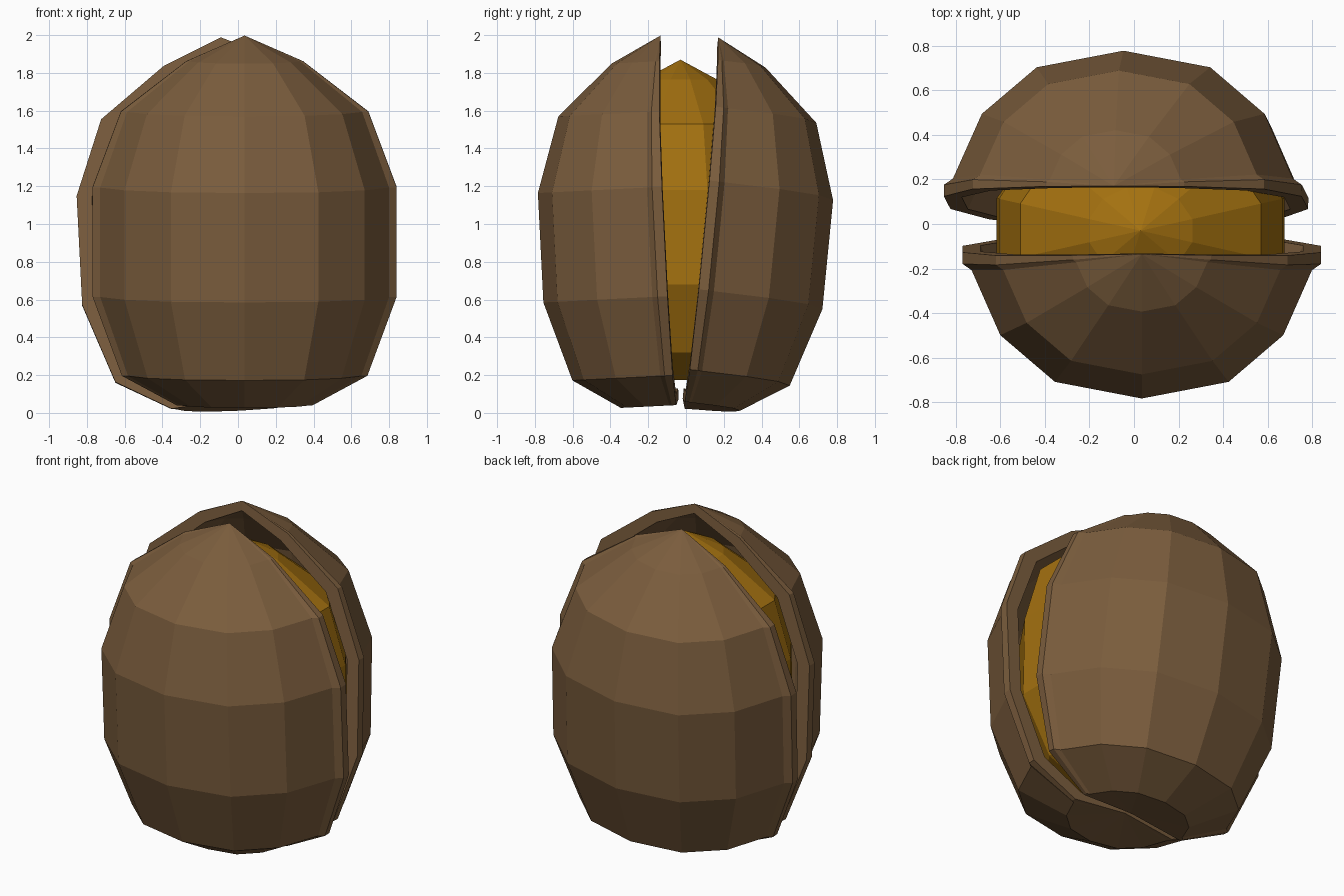
import bpy, bmesh, math
from mathutils import Matrix

cube = bpy.data.objects.get("Cube")
if cube:
    bpy.data.objects.remove(cube, do_unlink=True)


def make_material(name, rgb):
    mat = bpy.data.materials.new(name)
    mat.use_nodes = True
    mat.diffuse_color = (*rgb, 1)
    mat.node_tree.nodes["Principled BSDF"].inputs["Base Color"].default_value = (*rgb, 1)
    return mat


def loft(name, rows, mat, matrix=Matrix()):
    """Skin closed sections into one flat-shaded mesh; poles collapse to points."""
    bm = bmesh.new()
    rings = [[bm.verts.new(p) for p in row] for row in rows]
    count = len(rows[0])
    for a, b in zip(rings, rings[1:]):
        for i in range(count):
            j = (i + 1) % count
            bm.faces.new((a[i], a[j], b[j], b[i]))
    bmesh.ops.remove_doubles(bm, verts=bm.verts, dist=0.0005)
    bmesh.ops.recalc_face_normals(bm, faces=bm.faces)
    bm.transform(matrix)
    mesh = bpy.data.meshes.new(name)
    bm.to_mesh(mesh)
    bm.free()
    mesh.materials.append(mat)
    obj = bpy.data.objects.new(name, mesh)
    bpy.context.collection.objects.link(obj)
    return obj


shell_brown = make_material("shell brown", (0.195, 0.108, 0.046))
kernel_gold = make_material("kernel gold", (0.37, 0.165, 0.005))

# Shell profile: radius and height, from tip to dimpled base
SHELL = [(0, 2.0), (0.31, 1.865), (0.655, 1.6), (0.805, 1.2), (0.805, 0.62),
         (0.65, 0.2), (0.36, 0.042), (0, 0.075)]

# Half outline of a section: sideways and depth, with a raised lip at the rim
OUTER = [(1, 0.04), (1, 0.105), (0.95, 0.14), (0.79, 0.503), (0.485, 0.764), (0, 0.857)]
INNER = [(1, 0.04), (0.79, 0.503), (0.485, 0.764), (0, 0.857)]


def mirrored(half):
    return half + [(-u, d) for u, d in reversed(half[:-1])]


def shell_half(name, side, location, tilt, roll):
    rows = []
    for r, z in SHELL:
        inner_r = max(r - 0.08, 0) if r > 0.4 else r * 0.85
        inner_z = 1 + (z - 1) * 0.94
        row = [(u * r, side * d * r, z) for u, d in mirrored(OUTER)]
        row += [(u * inner_r, side * d * inner_r, inner_z) for u, d in reversed(mirrored(INNER))]
        rows.append(row)
    matrix = (Matrix.Translation(location)
              @ Matrix.Rotation(math.radians(roll), 4, 'Y')
              @ Matrix.Rotation(math.radians(tilt), 4, 'X'))
    return loft(name, rows, shell_brown, matrix)


# Two shell halves, split open toward the top
shell_half("front_shell", -1, (0.035, -0.035, 0), 2.87, 0)
shell_half("back_shell", 1, (0.01, -0.025, 0), -5.6, -2.9)

# Kernel: twelve-sided, slightly flattened front to back
KERNEL = [(0, 1.87), (0.24, 1.765), (0.56, 1.53), (0.66, 1.18), (0.67, 0.68),
          (0.5, 0.32), (0.28, 0.175), (0, 0.175)]
angles = [math.radians(15 + 30 * i) for i in range(12)]
loft("kernel",
     [[(r * math.cos(a), 0.84 * r * math.sin(a), z) for a in angles] for r, z in KERNEL],
     kernel_gold, Matrix.Translation((0.03, -0.03, 0)))
